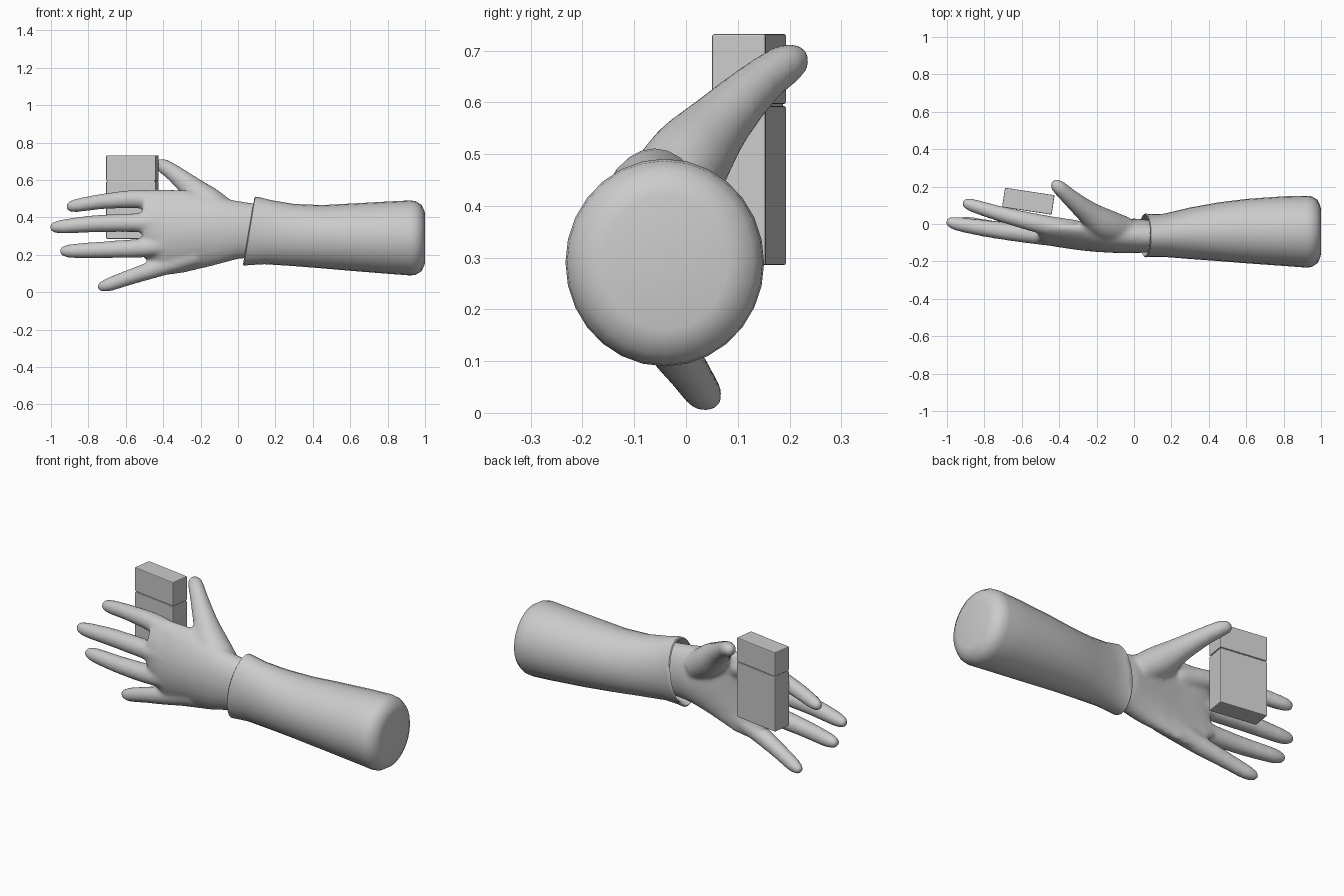
import bpy, bmesh, math
from mathutils import Vector, Matrix

if "Cube" in bpy.data.objects:
    bpy.data.objects.remove(bpy.data.objects["Cube"])

grey = bpy.data.materials.new("plain_grey")
grey.diffuse_color = (0.6, 0.6, 0.6, 1)
grey.use_nodes = True
grey.node_tree.nodes["Principled BSDF"].inputs["Base Color"].default_value = grey.diffuse_color


def finish(bm, name, smooth=True):
    bmesh.ops.recalc_face_normals(bm, faces=bm.faces)
    me = bpy.data.meshes.new(name)
    bm.to_mesh(me)
    bm.free()
    me.materials.append(grey)
    for p in me.polygons:
        p.use_smooth = smooth
    ob = bpy.data.objects.new(name, me)
    bpy.context.collection.objects.link(ob)
    return ob


def skin_rings(bm, rings):
    """Bridge rings of points into a closed tube."""
    vs = [[bm.verts.new(p) for p in r] for r in rings]
    n = len(vs[0])
    for a, b in zip(vs, vs[1:]):
        for i in range(n):
            j = (i + 1) % n
            bm.faces.new((a[i], a[j], b[j], b[i]))
    bm.faces.new(vs[0])
    bm.faces.new(vs[-1][::-1])


def section(x, z0, z1, y0, y1, slant=0, cup=0, n=28):
    """Oval across the arm; slant tips it over, cup curls its edges to +y."""
    pts = []
    for i in range(n):
        a = 2 * math.pi * i / n
        s, c = math.sin(a), math.cos(a)
        pts.append(Vector((x + slant * s,
                           (y0 + y1) / 2 + (y1 - y0) / 2 * c + cup * s * s,
                           (z0 + z1) / 2 + (z1 - z0) / 2 * s)))
    return pts


def catmull(keys, steps=6):
    k = [Vector(p) for p in keys]
    k = [k[0] * 2 - k[1]] + k + [k[-1] * 2 - k[-2]]
    out = []
    for a, b, c, d in zip(k, k[1:], k[2:], k[3:]):
        for i in range(steps):
            t = i / steps
            out.append(0.5 * (2 * b + (c - a) * t + (2 * a - 5 * b + 4 * c - d) * t * t
                              + (3 * b - a - 3 * c + d) * t ** 3))
    return out + [k[-2]]


def finger(bm, keys, n=16):
    """Tapered round tube through (x, y, z, radius) points with a domed tip."""
    pts = catmull(keys)
    d = (pts[-1].xyz - pts[-2].xyz).normalized()
    r = pts[-1].w
    for t in (0.4, 0.75, 0.95):
        p = pts[len(pts) - 1].xyz if t == 0.4 else base
        base = p
        pts.append(Vector((*(base + d * r * t), r * math.sqrt(1 - t * t))))
    rings = []
    for i, p in enumerate(pts):
        d = (pts[min(i + 1, len(pts) - 1)].xyz - pts[max(i - 1, 0)].xyz).normalized()
        u = d.cross(Vector((0, 1, 0))).normalized()
        v = d.cross(u)
        rings.append([p.xyz + (u * math.cos(a) + v * math.sin(a)) * p.w
                      for a in (2 * math.pi * k / n for k in range(n))])
    skin_rings(bm, rings)


# hand: palm and five fingers, fused into one smooth skin
bm = bmesh.new()
skin_rings(bm, [section(*s) for s in (
    (0.20, 0.19, 0.46, -0.15, 0.01),
    (0.00, 0.178, 0.488, -0.155, 0.03),
    (-0.10, 0.15, 0.51, -0.155, 0.02, 0, 0.01),
    (-0.20, 0.125, 0.53, -0.15, 0.01, 0, 0.03),
    (-0.30, 0.10, 0.55, -0.14, 0.00, 0, 0.05),
    (-0.40, 0.09, 0.552, -0.125, -0.005, 0, 0.05),
    (-0.46, 0.14, 0.55, -0.115, -0.01, 0, 0.05),
    (-0.51, 0.19, 0.54, -0.10, -0.02, 0, 0.05))])
for keys in (
    # index
    ((-0.30, -0.04, 0.46, 0.06), (-0.50, 0.00, 0.497, 0.052), (-0.70, 0.05, 0.488, 0.043),
     (-0.85, 0.095, 0.466, 0.037), (-0.89, 0.108, 0.459, 0.031)),
    # middle
    ((-0.30, -0.07, 0.37, 0.06), (-0.50, -0.06, 0.372, 0.052), (-0.75, -0.03, 0.367, 0.047),
     (-0.93, -0.002, 0.352, 0.039), (-0.977, 0.008, 0.348, 0.031)),
    # ring
    ((-0.28, -0.07, 0.27, 0.055), (-0.48, -0.06, 0.24, 0.052), (-0.70, -0.035, 0.228, 0.046),
     (-0.88, 0.00, 0.221, 0.039), (-0.925, 0.008, 0.22, 0.031)),
    # little
    ((-0.22, -0.06, 0.20, 0.06), (-0.42, -0.03, 0.133, 0.05), (-0.58, 0.005, 0.08, 0.042),
     (-0.69, 0.032, 0.041, 0.037), (-0.725, 0.042, 0.031, 0.029)),
    # thumb
    ((-0.05, -0.04, 0.40, 0.08), (-0.16, 0.00, 0.48, 0.085), (-0.25, 0.065, 0.56, 0.063),
     (-0.34, 0.14, 0.635, 0.047), (-0.395, 0.19, 0.672, 0.041), (-0.412, 0.205, 0.68, 0.036)),
):
    finger(bm, keys)
hand = finish(bm, "hand")
rm = hand.modifiers.new("fuse", 'REMESH')
rm.mode = 'VOXEL'
rm.voxel_size = 0.011
rm.use_smooth_shade = True
sm = hand.modifiers.new("soften", 'SMOOTH')
sm.factor = 0.5
sm.iterations = 10

# sleeve: open slanted cuff with a thin wall, flat rounded far end
bm = bmesh.new()
skin_rings(bm, [section(*s) for s in (
    (0.20, 0.18, 0.46, -0.16, 0.02, 0.02),
    (0.08, 0.165, 0.485, -0.16, 0.04, 0.03),
    (0.057, 0.15, 0.503, -0.172, 0.052, 0.03),
    (0.062, 0.142, 0.511, -0.178, 0.056, 0.03),
    (0.085, 0.145, 0.508, -0.177, 0.052, 0.03),
    (0.16, 0.15, 0.492, -0.176, 0.055, 0.02),
    (0.30, 0.14, 0.472, -0.187, 0.088),
    (0.45, 0.128, 0.466, -0.198, 0.115),
    (0.60, 0.115, 0.474, -0.21, 0.134),
    (0.80, 0.099, 0.485, -0.224, 0.148),
    (0.92, 0.09, 0.491, -0.233, 0.151),
    (0.95, 0.093, 0.487, -0.23, 0.148),
    (0.98, 0.112, 0.468, -0.21, 0.13),
    (0.995, 0.14, 0.44, -0.18, 0.10),
    (1.00, 0.16, 0.42, -0.16, 0.08))])
sleeve = finish(bm, "sleeve")


# small flip-top box: body, lid and a recessed seam between them
def block(name, z0, z1, inset=0.0, bevel=0.004):
    bm = bmesh.new()
    bmesh.ops.create_cube(bm, size=1)
    bmesh.ops.scale(bm, vec=(0.268 - inset, 0.105 - inset, z1 - z0), verts=bm.verts)
    if bevel:
        bmesh.ops.bevel(bm, geom=bm.edges[:], offset=bevel, segments=2,
                        profile=0.5, affect='EDGES')
    bmesh.ops.transform(bm, verts=bm.verts, matrix=Matrix.Translation(
        (-0.565, 0.122, (z0 + z1) / 2)) @ Matrix.Rotation(math.radians(-8.6), 4, 'Z'))
    return finish(bm, name, smooth=False)


block("box_body", 0.286, 0.593)
block("box_seam", 0.58, 0.61, 0.012, 0)
block("box_lid", 0.597, 0.732)

bpy.context.view_layer.objects.active = sleeve
sleeve.select_set(True)
bpy.ops.object.shade_smooth_by_angle(angle=math.radians(50))
